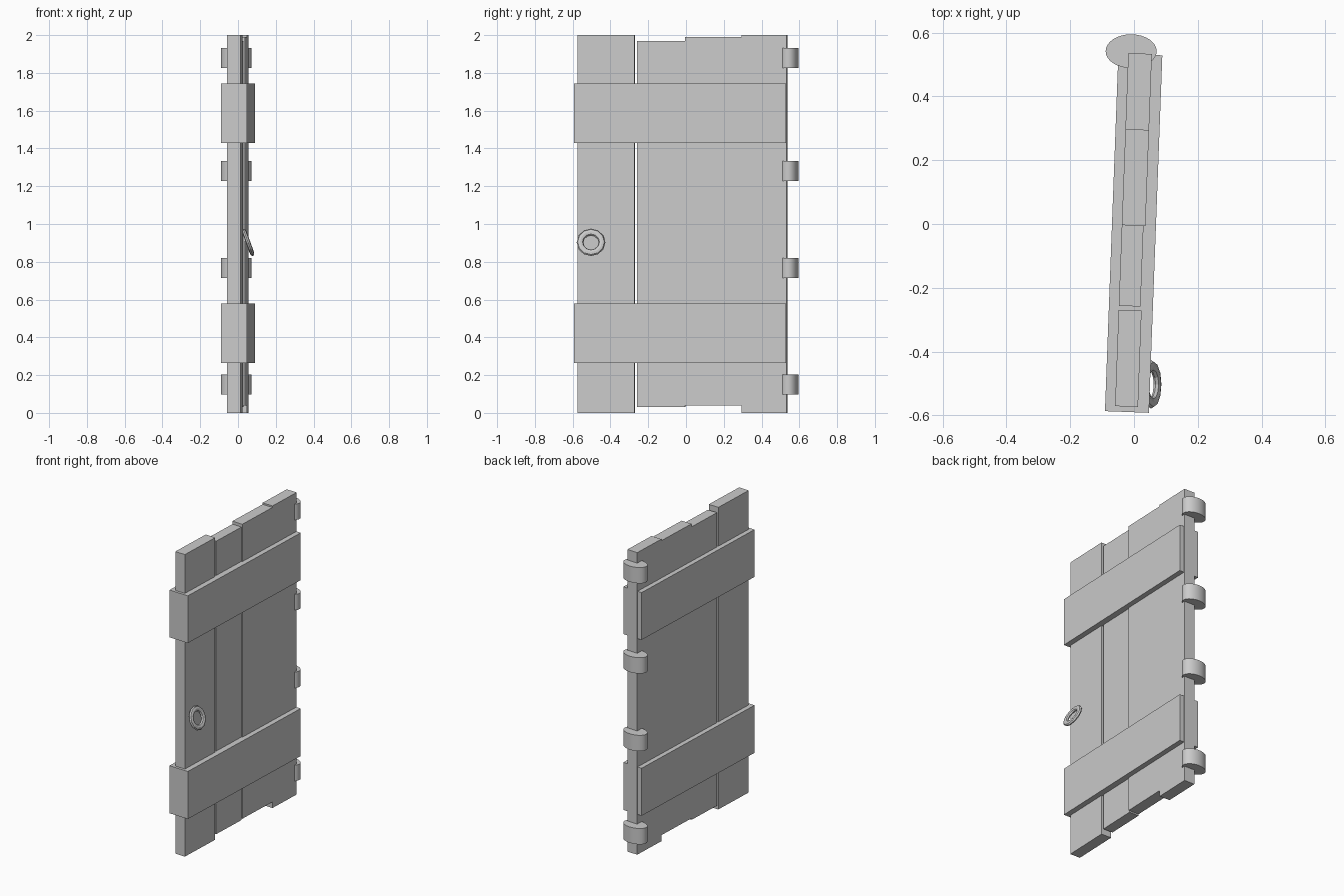
import bpy, bmesh
from math import radians, atan
from mathutils import Matrix

if "Cube" in bpy.data.objects:
    bpy.data.objects.remove(bpy.data.objects["Cube"])

SWING = Matrix.Rotation(-atan(0.0375), 4, 'Z')   # door stands slightly ajar


def slab(name, outline, x0, x1):
    """Extrude a (y, z) outline from x0 to x1, then turn it with the door."""
    bm = bmesh.new()
    face = bm.faces.new([bm.verts.new((x0, y, z)) for y, z in outline])
    ext = bmesh.ops.extrude_face_region(bm, geom=[face])
    moved = [v for v in ext['geom'] if isinstance(v, bmesh.types.BMVert)]
    bmesh.ops.translate(bm, verts=moved, vec=(x1 - x0, 0, 0))
    bmesh.ops.recalc_face_normals(bm, faces=bm.faces[:])
    me = bpy.data.meshes.new(name)
    bm.to_mesh(me)
    bm.free()
    ob = bpy.data.objects.new(name, me)
    bpy.context.collection.objects.link(ob)
    ob.matrix_world = SWING
    return ob


def rect(y0, y1, z0, z1):
    return [(y0, z0), (y1, z0), (y1, z1), (y0, z1)]


# Upright planks; the hinge-side one has stepped ends
slab("latch_plank", rect(-0.573, -0.271, 0, 2), -0.038, 0.034)
slab("middle_plank", rect(-0.258, -0.005, 0.03, 1.97), -0.038, 0.030)
slab("hinge_plank", [(-0.005, 0.04), (0.295, 0.04), (0.295, 0), (0.535, 0),
                     (0.535, 2), (0.295, 2), (0.295, 1.99), (-0.005, 1.99)],
     -0.038, 0.036)

# Cross battens
slab("lower_batten", rect(-0.59, 0.532, 0.265, 0.58), -0.069, 0.069)
slab("upper_batten", rect(-0.59, 0.532, 1.43, 1.743), -0.069, 0.069)

# Oval hinge knuckles
for i, z in enumerate((0.15, 0.767, 1.281, 1.878)):
    bpy.ops.mesh.primitive_cylinder_add(vertices=32, radius=1, depth=0.105,
                                        location=(-0.009, 0.542, z))
    hinge = bpy.context.object
    hinge.name = f"hinge_{i + 1}"
    hinge.scale = (0.08, 0.053, 1)
    bpy.ops.object.transform_apply(location=False, rotation=False, scale=True)
    bpy.ops.object.shade_smooth_by_angle(angle=radians(30))

# Tilted ring handle
bpy.ops.mesh.primitive_torus_add(major_segments=12, minor_segments=8,
                                 major_radius=0.058, minor_radius=0.018,
                                 location=(0.054, -0.503, 0.902),
                                 rotation=(0, radians(70), 0))
ring = bpy.context.object
ring.name = "ring_handle"
ring.scale = (1, 1, 0.65)
